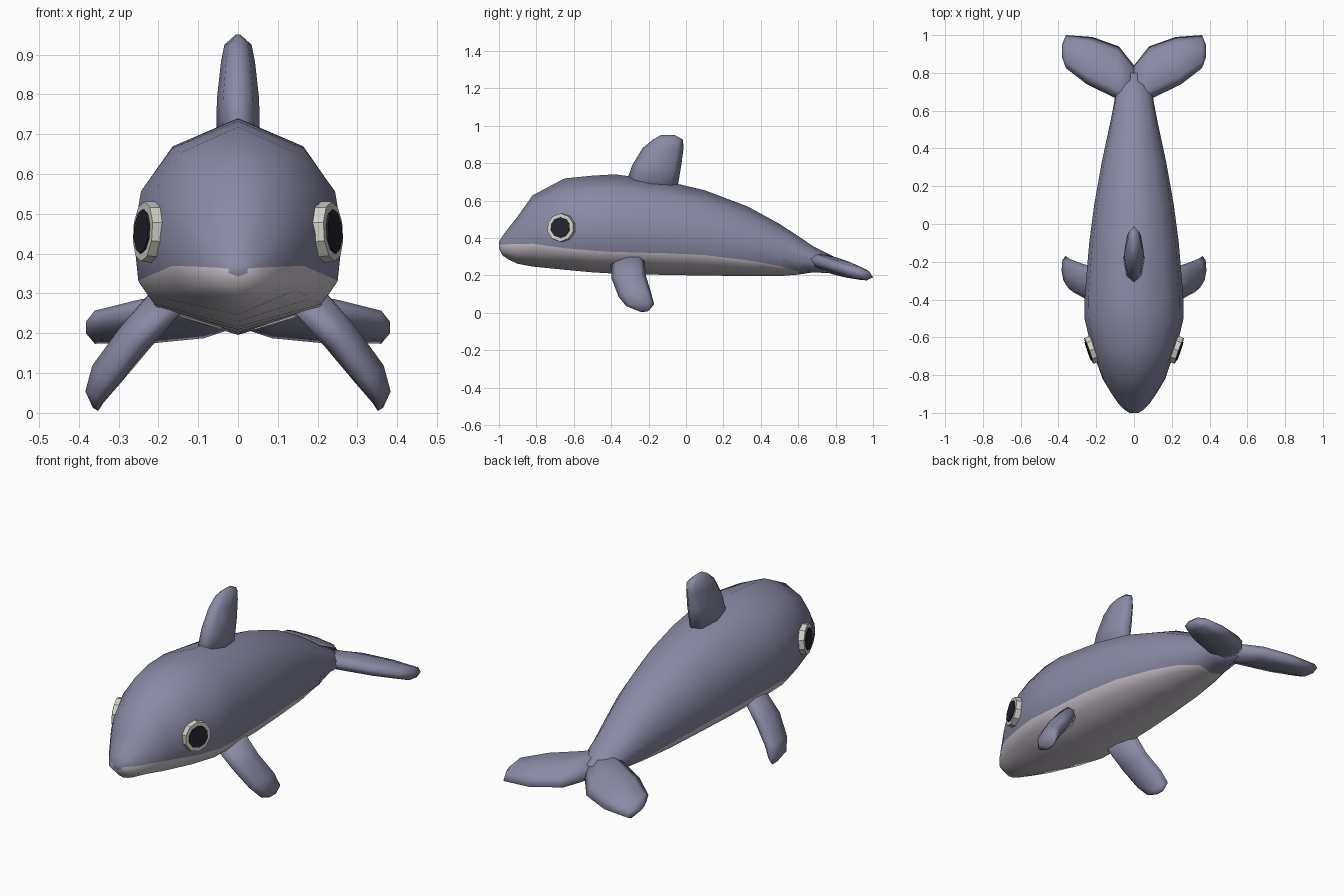
import bpy, bmesh, math
from mathutils import Vector, Matrix

cube = bpy.data.objects.get("Cube")
if cube:
    bpy.data.objects.remove(cube, do_unlink=True)


def material(name, rgb):
    m = bpy.data.materials.new(name)
    m.use_nodes = True
    m.diffuse_color = (*rgb, 1)
    m.node_tree.nodes["Principled BSDF"].inputs["Base Color"].default_value = (*rgb, 1)
    return m


SKIN = material("slate blue skin", (0.25, 0.25, 0.37))
BELLY = material("pale belly", (0.61, 0.56, 0.61))
EYE = material("eye white", (0.64, 0.64, 0.56))
PUPIL = material("dark pupil", (0.017, 0.017, 0.03))


def make(name, bm, mats, smooth=True):
    bmesh.ops.recalc_face_normals(bm, faces=bm.faces)
    me = bpy.data.meshes.new(name)
    bm.to_mesh(me)
    bm.free()
    for m in mats:
        me.materials.append(m)
    for p in me.polygons:
        p.use_smooth = smooth
    ob = bpy.data.objects.new(name, me)
    bpy.context.collection.objects.link(ob)
    return ob


def loft(rings, rule=lambda row, seg: 0):
    """Skin a list of equal-length closed rings and cap both ends."""
    bm = bmesh.new()
    vs = [[bm.verts.new(p) for p in r] for r in rings]
    n = len(vs[0])
    for i in range(len(vs) - 1):
        for j in range(n):
            k = (j + 1) % n
            f = bm.faces.new((vs[i][j], vs[i][k], vs[i + 1][k], vs[i + 1][j]))
            f.material_index = rule(i, j)
    bm.faces.new(vs[0])
    bm.faces.new(vs[-1])
    return bm


# Body: y, top, bottom, belly line, half width
STATIONS = [
    (-1.00, 0.378, 0.342, 0.362, 0.025),
    (-0.98, 0.412, 0.305, 0.365, 0.055),
    (-0.95, 0.452, 0.285, 0.366, 0.085),
    (-0.90, 0.515, 0.262, 0.368, 0.118),
    (-0.82, 0.628, 0.247, 0.369, 0.168),
    (-0.65, 0.718, 0.230, 0.345, 0.230),
    (-0.50, 0.733, 0.216, 0.332, 0.265),
    (-0.38, 0.740, 0.209, 0.325, 0.263),
    (-0.10, 0.702, 0.202, 0.318, 0.240),
    (0.10, 0.655, 0.199, 0.308, 0.214),
    (0.33, 0.568, 0.196, 0.280, 0.172),
    (0.50, 0.475, 0.196, 0.250, 0.134),
    (0.60, 0.410, 0.204, 0.222, 0.114),
    (0.68, 0.355, 0.216, 0.225, 0.100),
    (0.80, 0.295, 0.210, 0.220, 0.050),
]
# Relative half width against relative height of a cross-section
SHAPE = [(0, 0), (0.11, 0.79), (0.25, 0.98), (0.41, 1), (0.66, 0.92), (0.87, 0.62), (1, 0)]


def width_at(f):
    for (a, wa), (b, wb) in zip(SHAPE, SHAPE[1:]):
        if f <= b:
            return wa + (wb - wa) * (f - a) / (b - a)
    return 0


rings = []
for y, top, bottom, line, w in STATIONS:
    b = (line - bottom) / (top - bottom)
    fr = [1] + [b + (1 - b) * t for t in (0.83, 0.56, 0.28, 0)] + [b * 0.5, 0]
    half = [(w * width_at(f), y, bottom + f * (top - bottom)) for f in fr]
    rings.append(half + [(-x, yy, z) for x, yy, z in half[-2:0:-1]])
make("body", loft(rings, lambda row, seg: int(4 <= seg <= 7 and row < 12)), [SKIN, BELLY])


# Fins: each row is leading point, trailing point, half thickness
def fin(name, rows, normal, side=1):
    n = Vector(normal).normalized()
    rs = []
    for lead, trail, t in rows:
        a, b = Vector(lead), Vector(trail)
        ring = []
        for k in range(8):
            ang = math.tau * k / 8
            p = (a + b) / 2 + (b - a) / 2 * math.cos(ang) + n * t * math.sin(ang)
            ring.append((p.x * side, p.y, p.z))
        rs.append(ring)
    make(name, loft(rs), [SKIN])


dorsal = [(0.64, -0.34, -0.05, 0.056), (0.79, -0.287, -0.025, 0.053),
          (0.88, -0.232, -0.013, 0.043), (0.925, -0.178, -0.016, 0.034),
          (0.95, -0.135, -0.06, 0.006)]
fin("dorsal_fin", [((0, a, z), (0, b, z), t) for z, a, b, t in dorsal], (1, 0, 0))

flipper = [((0.16, -0.405, 0.27), (0.18, -0.225, 0.31), 0.046),
           ((0.255, -0.397, 0.18), (0.26, -0.215, 0.20), 0.046),
           ((0.325, -0.36, 0.085), (0.335, -0.187, 0.11), 0.042),
           ((0.357, -0.32, 0.035), (0.364, -0.17, 0.045), 0.027),
           ((0.356, -0.25, 0.008), (0.360, -0.20, 0.010), 0.008)]


def fluke_point(x, y):
    return (x, y, 0.24 - 0.3 * (y - 0.83))


fluke = [(0, 0.62, 0, 0.84, 0.045), (0.11, 0.672, 0.08, 0.94, 0.046),
         (0.25, 0.74, 0.22, 0.99, 0.043), (0.36, 0.825, 0.36, 1.0, 0.034),
         (0.382, 0.885, 0.382, 0.945, 0.012)]
fluke_rows = [(fluke_point(a, b), fluke_point(c, d), t) for a, b, c, d, t in fluke]


# Eyes: shallow discs set into the head
def disc(name, side, radius, lift, mat):
    n = Vector((0.94 * side, -0.33, 0.06)).normalized()
    depth = 0.05
    centre = Vector((0.228 * side, -0.668, 0.455)) + n * (lift - depth / 2)
    bm = bmesh.new()
    bmesh.ops.create_cone(bm, cap_ends=True, segments=10, radius1=radius,
                          radius2=radius * 0.95, depth=depth,
                          matrix=Matrix.Translation(centre) @ n.to_track_quat("Z", "Y").to_matrix().to_4x4())
    make(name, bm, [mat], smooth=False)


for side, label in ((1, "left"), (-1, "right")):
    fin(label + "_flipper", flipper, (0.85, 0, 0.52), side)
    fin(label + "_tail_fluke", fluke_rows, (0, 0.29, 0.96), side)
    disc(label + "_eye", side, 0.079, 0.012, EYE)
    disc(label + "_pupil", side, 0.058, 0.017, PUPIL)
